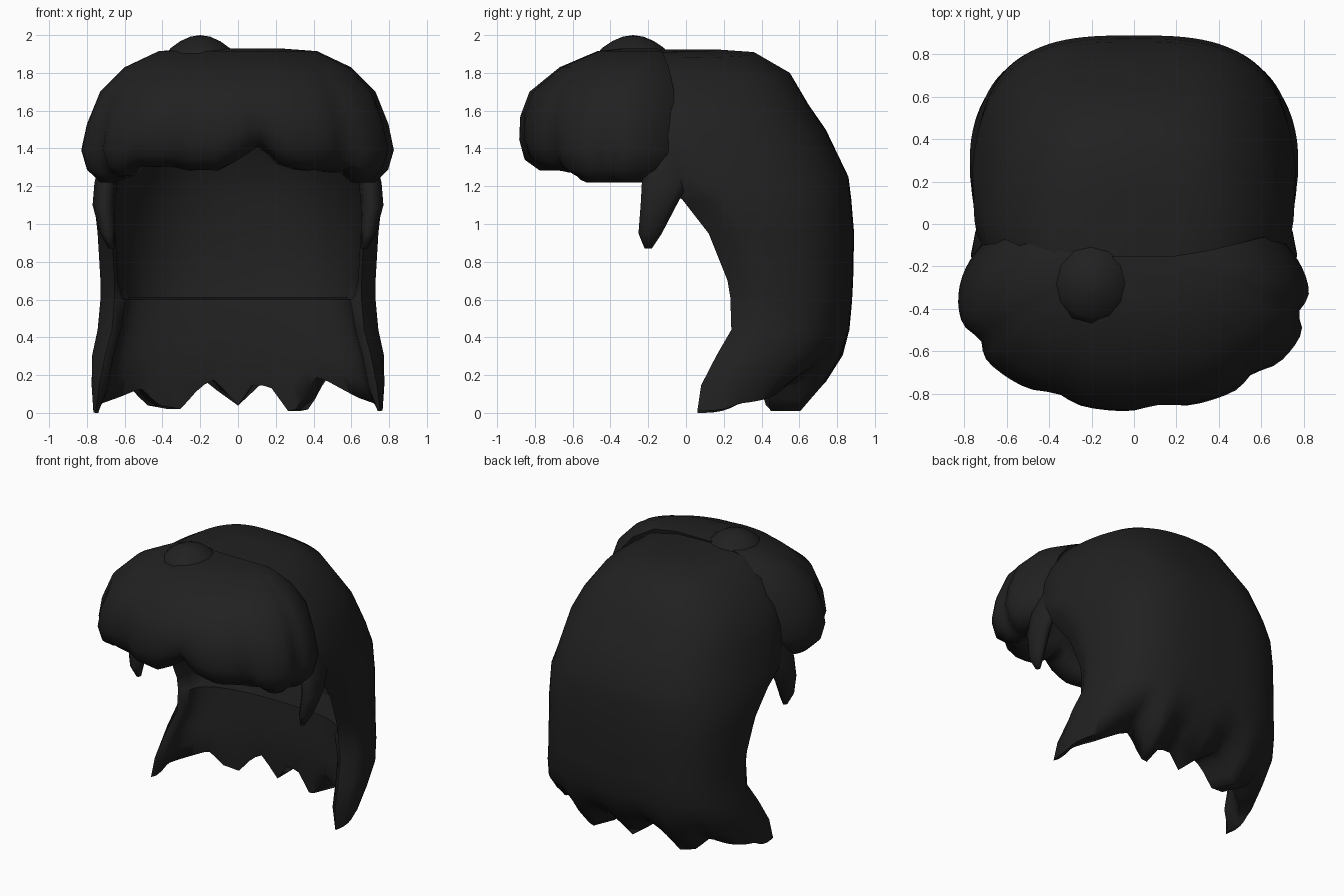
import bpy, bmesh, math

cube = bpy.data.objects.get("Cube")
if cube:
    bpy.data.objects.remove(cube)

hair = bpy.data.materials.new("hair black")
hair.use_nodes = True
COLOUR = (0.015, 0.015, 0.015, 1)
hair.diffuse_color = COLOUR
hair.node_tree.nodes["Principled BSDF"].inputs["Base Color"].default_value = COLOUR


def spow(v, p):
    return math.copysign(abs(v) ** p, v)


def interp(keys, x):
    """Piecewise linear lookup in (position, value) pairs."""
    if x <= keys[0][0]:
        return keys[0][1]
    for (a, u), (b, v) in zip(keys, keys[1:]):
        if x <= b:
            return u + (v - u) * (x - a) / (b - a)
    return keys[-1][1]


def finish(bm, name):
    bmesh.ops.recalc_face_normals(bm, faces=bm.faces)
    mesh = bpy.data.meshes.new(name)
    bm.to_mesh(mesh)
    bm.free()
    ob = bpy.data.objects.new(name, mesh)
    bpy.context.collection.objects.link(ob)
    mesh.materials.append(hair)
    bpy.ops.object.select_all(action='DESELECT')
    ob.select_set(True)
    bpy.context.view_layer.objects.active = ob
    bpy.ops.object.shade_smooth_by_angle(angle=math.radians(70))


def thick_shell(name, rows, edge, span, power, inner_power, extra=0, lean=0, pinch=0, grooves=()):
    """Loft a thick U-shaped wall; rows are (z, half width, open y, closed y, wall x, wall y, drop)."""
    bm = bmesh.new()
    columns = 56
    low = rows[-1][0]
    rings = []
    for z, w, y0, y1, dx, dy, drop in rows:
        fade = max(0, 1 - (z - low) / span)
        high = max(0, min(1, (z - 1.25) / .5))
        outer, inner = [], []
        for i in range(columns + 1):
            a = -extra + (math.pi + 2 * extra) * i / columns
            cut = sum(0.06 * math.exp(-((a - g) / 0.11) ** 2) for g in grooves)
            k = 1 - cut * min(1, 0.3 + fade)
            c, s = math.cos(a), math.sin(a)
            cx, cy = spow(c, power) * k, spow(s, power) * k
            top = z + interp(edge, w * cx) * fade - lean * high * max(0, w * cx)
            # round the open border inwards
            tuck = 1 - pinch * (1 - .8 * fade) * max(0, 1 - cy / .3) ** 2
            wall = math.copysign(dy, y1 - y0)
            outer.append(bm.verts.new((w * cx * tuck, y0 + (y1 - y0) * cy, top)))
            inner.append(bm.verts.new(((w - dx) * spow(c, inner_power) * k,
                                       y0 + pinch / 3 + (y1 - y0 - wall - pinch / 3) * spow(s, inner_power) * k,
                                       top - drop)))
        rings.append(outer + inner[::-1])
    n = len(rings[0])
    half = columns + 1
    for r, s in zip(rings, rings[1:]):
        for i in range(n):
            j = (i + 1) % n
            bm.faces.new((r[i], r[j], s[j], s[i]))
    # lower rim, then crown caps
    last, top = rings[-1], rings[0]
    for i in range(columns):
        bm.faces.new((last[i], last[i + 1], last[n - 2 - i], last[n - 1 - i]))
    bm.faces.new(top[:half])
    bm.faces.new(top[half:])
    bm.faces.new((top[0], top[half - 1], top[half], top[n - 1]))
    finish(bm, name)


# Long back hair with a jagged hem and a thick nape that ends in a ledge
hem = [(-.77, 0), (-.755, .05), (-.68, .08), (-.57, .13), (-.48, .04), (-.37, .02), (-.26, .14),
       (-.17, .18), (-.02, .02), (.13, .16), (.24, .13), (.33, .01), (.38, .02),
       (.47, .19), (.53, .17), (.68, .08), (.755, .05), (.77, .01)]
back_rows = [
    (1.925, .18, -.2, .15, .05, .05, .10),
    (1.91, .38, -.24, .36, .08, .08, .10),
    (1.80, .55, -.25, .55, .10, .10, .08),
    (1.63, .67, -.25, .65, .10, .10, .04),
    (1.50, .72, -.25, .74, .10, .10, 0),
    (1.25, .76, -.24, .86, .10, .10, 0),
    (1.13, .77, -.02, .875, .10, .10, 0),
    (.95, .75, .12, .89, .10, .10, 0),
    (.70, .735, .22, .885, .10, .10, 0),
    (.61, .735, .235, .88, .12, .12, 0),
    (.60, .735, .235, .88, .14, .40, 0),
    (.44, .75, .24, .865, .13, .41, 0),
    (.30, .78, .16, .83, .12, .38, 0),
    (.14, .78, .08, .74, .09, .29, 0),
    (0, .77, .06, .62, .03, .16, 0),
]
thick_shell("back_hair", back_rows, hem, .35, .66, .8, lean=.08, pinch=.11)

# Puffy fringe over the forehead, split into clumps
fringe_edge = [(-.72, -.06), (-.6, -.02), (-.54, .03), (-.45, .02), (-.38, .03), (-.25, 0), (-.2, .01),
               (-.12, 0), (0, .06), (.12, .14), (.22, .04), (.35, 0), (.42, .01),
               (.52, -.01), (.57, .02), (.66, -.06)]
fringe_rows = [
    (1.93, .22, -.22, -.34, .05, .05, .14),
    (1.915, .42, -.25, -.47, .10, .10, .14),
    (1.83, .60, -.30, -.67, .16, .16, .10),
    (1.70, .73, -.34, -.83, .18, .22, .06),
    (1.55, .80, -.36, -.88, .18, .24, 0),
    (1.43, .83, -.36, -.885, .18, .24, 0),
    (1.34, .80, -.36, -.86, .16, .21, 0),
    (1.28, .73, -.36, -.78, .07, .10, 0),
]
thick_shell("fringe", fringe_rows, fringe_edge, .42, 1, 1, extra=.6,
            grooves=(.12, .78, 1.42, 2.05, 2.75))

# Pointed lock in front of each ear, rooted inside the back hair: (z, x, y, radius y, radius x)
lock_rows = [(1.36, .69, -.08, .13, .03), (1.22, .70, -.11, .13, .06), (1.10, .71, -.145, .10, .06),
             (.95, .69, -.19, .065, .04), (.87, .67, -.20, .02, .015)]
for side, label in ((1, "left"), (-1, "right")):
    bm = bmesh.new()
    rings = []
    for z, x, y, ry, rx in lock_rows:
        rings.append([bm.verts.new((side * (x + rx * math.cos(math.tau * i / 10)),
                                    y + ry * math.sin(math.tau * i / 10), z)) for i in range(10)])
    for r, s in zip(rings, rings[1:]):
        for i in range(10):
            j = (i + 1) % 10
            bm.faces.new((r[i], r[j], s[j], s[i]))
    bm.faces.new(rings[0])
    bm.faces.new(rings[-1])
    finish(bm, label + "_side_lock")

# Small raised tuft on the crown, narrowing upwards
bm = bmesh.new()
bmesh.ops.create_uvsphere(bm, u_segments=12, v_segments=8, radius=1)
for v in bm.verts:
    taper = 1 - .3 * max(0, v.co.z)
    v.co = (-.2 + .19 * taper * v.co.x, -.28 + .2 * taper * v.co.y, 1.89 + .11 * v.co.z)
finish(bm, "crown_tuft")
